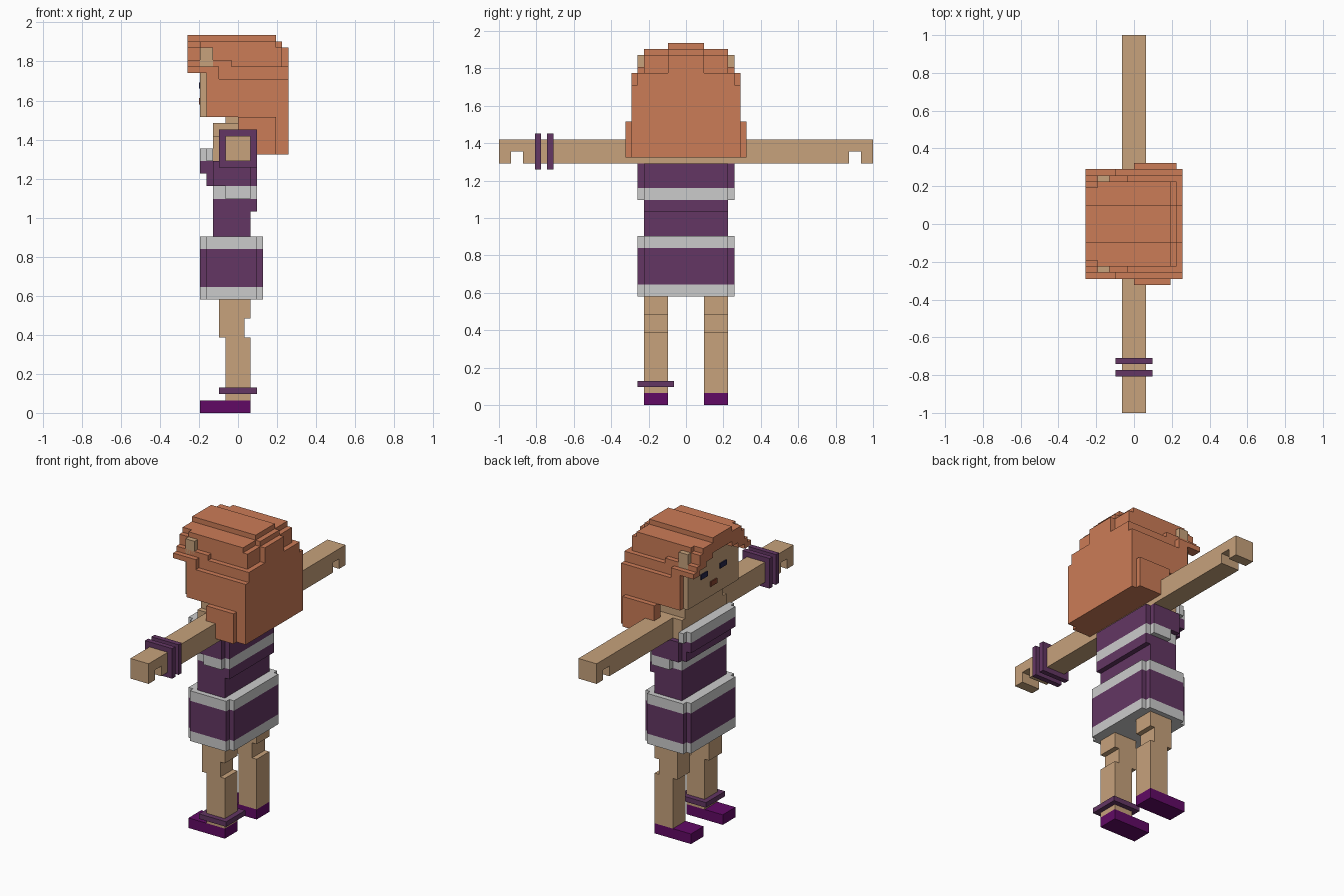
import bpy
import bmesh
from mathutils import Matrix, Vector

old = bpy.data.objects.get("Cube")
if old:
    bpy.data.objects.remove(old, do_unlink=True)

U = 2 / 62  # size of one block


def material(name, r, g, b):
    m = bpy.data.materials.new(name)
    m.use_nodes = True
    m.diffuse_color = (r, g, b, 1)
    bsdf = next(n for n in m.node_tree.nodes if n.type == 'BSDF_PRINCIPLED')
    bsdf.inputs["Base Color"].default_value = (r, g, b, 1)
    bsdf.inputs["Roughness"].default_value = 0.9
    return m


HAIR = material("copper hair", .6, .2, .095)
SKIN = material("tan skin", .57, .36, .2)
CLOTH = material("muted purple", .125, .037, .125)
SHOE = material("deep violet", .12, .003, .13)
TRIM = material("light grey", .6, .6, .6)
MOUTH = material("red brown", .25, .06, .03)
EYE = material("dark blue", .02, .02, .07)


def part(name, mat, *boxes):
    """Join blocks given as (x range, y range, z range) in block units."""
    bm = bmesh.new()
    for ranges in boxes:
        lo = Vector([r[0] for r in ranges]) * U
        hi = Vector([r[1] for r in ranges]) * U
        place = Matrix.Translation((lo + hi) / 2) @ Matrix.Diagonal((*(hi - lo), 1))
        bmesh.ops.create_cube(bm, size=1, matrix=place)
    mesh = bpy.data.meshes.new(name)
    bm.to_mesh(mesh)
    bm.free()
    mesh.materials.append(mat)
    obj = bpy.data.objects.new(name, mesh)
    bpy.context.collection.objects.link(obj)
    return obj


def mid(x0, x1, half, z0, z1):
    """Block centred across the body."""
    return (x0, x1), (-half, half), (z0, z1)


def pair(x0, x1, y0, y1, z0, z1):
    """Two blocks mirrored across the body."""
    return [((x0, x1), (y0, y1), (z0, z1)), ((x0, x1), (-y1, -y0), (z0, z1))]


# Legs, shoes and arms
for side, s in (("near", -1), ("far", 1)):
    def limb(x0, x1, y0, y1, z0, z1):
        return (x0, x1), sorted((s * y0, s * y1)), (z0, z1)

    part(side + "_shoe", SHOE, limb(-6, 2, 3, 7, 0, 2))
    part(side + "_leg", SKIN, limb(-2, 2, 3, 7, 2, 12),
         limb(-3, 1, 3, 7, 12, 15), limb(-3, 2, 3, 7, 15, 18))
    part(side + "_arm", SKIN, limb(-2, 2, 7, 27, 40, 44),
         limb(-2, 2, 27, 31, 42, 44), limb(-2, 2, 29, 31, 40, 42))

# Anklet and bracelets on one side
part("anklet", CLOTH, ((-3, 3), (-8, -2), (3, 4)))
for i, y in enumerate((-25, -23)):
    part("bracelet_%d" % (i + 1), CLOTH, ((-3, 3), (y, y + 1), (39, 45)))

# Skirt with trims
for name, mat, z0, z1 in (("skirt_hem", TRIM, 18, 20), ("skirt", CLOTH, 20, 26),
                          ("skirt_belt", TRIM, 26, 28)):
    part(name, mat, mid(-6, 4, 7, z0, z1), mid(-5, 3, 8, z0, z1))

# Torso
part("waist", CLOTH, mid(-4, 2, 7, 28, 34), mid(2, 3, 7, 32, 34))
part("waist_trim", TRIM, mid(-4, 3, 7, 34, 36), mid(-2, 2, 8, 34, 36))
part("bodice", CLOTH, mid(-5, 3, 7, 36, 40), mid(-4, 2, 8, 36, 40),
     mid(-6, -5, 7, 38, 40))
part("bodice_trim", TRIM, mid(-6, -4, 7, 40, 42), mid(-5, -4, 8, 40, 42))
part("chest", SKIN, mid(-4, 2, 7, 40, 44), mid(-4, 2, 6, 44, 46))
part("neck", SKIN, mid(-2, 2, 3, 46, 47))

# Face
part("face", SKIN, mid(-6, -4, 8, 47, 58))
part("eyes", EYE, *pair(-6.2, -6, 2, 4, 51.5, 52.5))
part("mouth", MOUTH, mid(-6.2, -6, 1, 49, 50))

# Hair: main mass, side locks and the stepped crown
part("hair_back", HAIR, mid(-5, 8, 9, 47, 53), mid(2, 8, 9, 41, 47))
part("hair_locks", HAIR, ((0, 6), (-10, -9), (41, 47)), ((0, 7), (9, 10), (41, 47)),
     *pair(0, 2, 8, 9, 41, 47))
part("hair_crown", HAIR, mid(-5, 8, 8, 53, 55), mid(-5, -1, 8, 55, 56),
     mid(-5, 7, 7, 55, 58), mid(-6, 6, 7, 58, 59), mid(-8, 6, 3, 59, 60),
     mid(7, 8, 3, 55, 58), mid(6, 7, 3, 58, 59), *pair(-5, -3, 8, 9, 53, 55))

# Fringe arching over the brow
part("fringe", HAIR, mid(-8, -6, 6, 58, 59), mid(-8, -5, 7, 57, 58),
     *pair(-8, -5, 8, 9, 54, 55), *pair(-8, -5, 7, 8, 54, 56),
     *pair(-8, -5, 5, 7, 55, 57), *pair(-8, -5, 3, 5, 56, 57))
